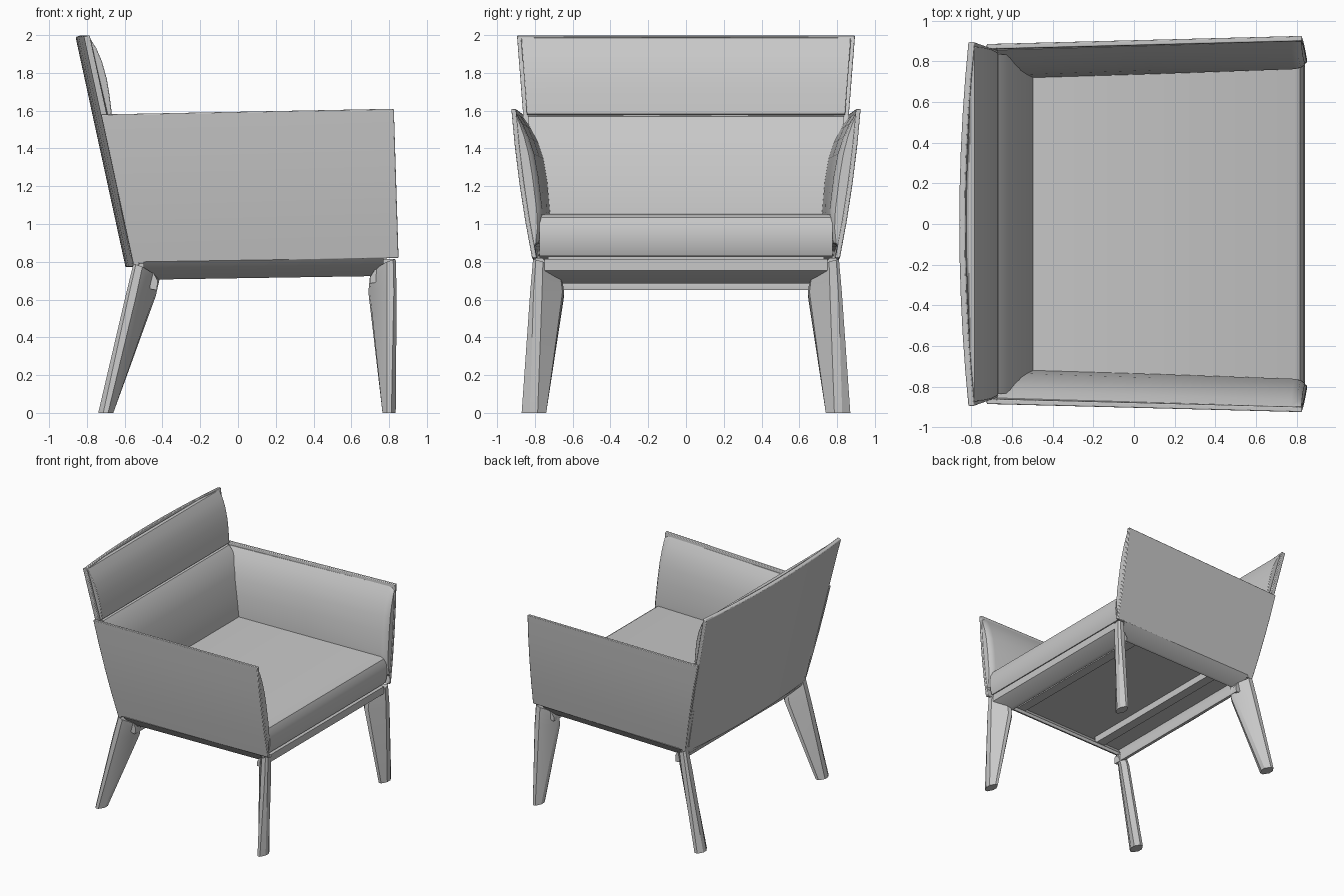
import bpy, bmesh, math

cube = bpy.data.objects.get("Cube")
if cube:
    bpy.data.objects.remove(cube, do_unlink=True)

grey = bpy.data.materials.new("neutral_grey")
grey.use_nodes = True
COLOUR = (0.58, 0.58, 0.58, 1)
grey.diffuse_color = COLOUR
grey.node_tree.nodes["Principled BSDF"].inputs["Base Color"].default_value = COLOUR


def lerp(a, b, t):
    return a + (b - a) * t


def loft(name, rings, bevel=0.0, angle=35):
    """Skin a list of equal rings and cap both ends."""
    bm = bmesh.new()
    loops = [[bm.verts.new(p) for p in ring] for ring in rings]
    n = len(loops[0])
    for a, b in zip(loops, loops[1:]):
        for i in range(n):
            j = (i + 1) % n
            bm.faces.new((a[i], a[j], b[j], b[i]))
    bm.faces.new(loops[0])
    bm.faces.new(loops[-1])
    bmesh.ops.recalc_face_normals(bm, faces=bm.faces)
    mesh = bpy.data.meshes.new(name)
    bm.to_mesh(mesh)
    bm.free()
    mesh.materials.append(grey)
    obj = bpy.data.objects.new(name, mesh)
    bpy.context.collection.objects.link(obj)
    bpy.ops.object.select_all(action="DESELECT")
    obj.select_set(True)
    bpy.context.view_layer.objects.active = obj
    bpy.ops.object.shade_smooth_by_angle(angle=math.radians(angle))
    if bevel:
        mod = obj.modifiers.new("soft_edges", "BEVEL")
        mod.width = bevel
        mod.segments = 2
        mod.limit_method = "ANGLE"
        mod.angle_limit = math.radians(50)


STEPS = [i / 5 - 1 for i in range(11)]
BOW = 0.045


# Back shell: leaning panel, wider at the top and bowed backwards
def back_width(z):
    return lerp(0.80, 0.895, (z - 0.78) / 1.22)


shell = [(-0.86, 1.99), (-0.83, 2.0), (-0.565, 0.785), (-0.595, 0.77)]
loft("back_shell", [[(x + BOW * t * t, t * back_width(z), z) for x, z in shell]
                    for t in STEPS], 0.006)

# Headrest pad: flat-fronted in plan, bulging in profile
head = [(-0.825, 1.97), (-0.81, 1.99), (-0.785, 1.985), (-0.75, 1.93), (-0.72, 1.86),
        (-0.695, 1.77), (-0.68, 1.68), (-0.668, 1.585), (-0.68, 1.577), (-0.735, 1.577)]
loft("headrest_pad", [[(x + (BOW * t * t if i in (0, 9) else 0),
                        t * (back_width(z) - 0.02), z)
                       for i, (x, z) in enumerate(head)] for t in STEPS], 0.012)

# Lower back pad
lumbar = [(-0.72, 1.575), (-0.665, 1.57), (-0.61, 1.50), (-0.565, 1.38), (-0.525, 1.22),
          (-0.495, 1.05), (-0.495, 0.84), (-0.57, 0.82)]
loft("back_pad", [[(x, y * back_width(z), z) for x, z in lumbar]
                  for y in (-0.97, 0.97)])

# Seat pad with a rounded front edge
seat = [(-0.55, 0.80), (-0.55, 1.055), (0.79, 1.05), (0.815, 1.035), (0.835, 0.99),
        (0.84, 0.93), (0.835, 0.87), (0.82, 0.83)]
loft("seat_pad", [[(x, y, z) for x, z in seat] for y in (-0.775, 0.775)])


# Arms: flared panel outside, bulging pad inside
def arm_y(f, u):
    return lerp(lerp(0.80, 0.815, f), lerp(0.885, 0.925, f), u) + 0.012 * u * (1 - u) * 4


def arm_point(f, u, depth, side):
    x = lerp(lerp(-0.555, -0.725, u), lerp(0.85, 0.825, u), f)
    z = lerp(0.79, 1.58, u) + 0.03 * f
    return (x, side * (arm_y(f, u) - depth), z)


pad = [(0.975, 0.015), (0.97, 0.03), (0.90, 0.065), (0.81, 0.095), (0.70, 0.118),
       (0.55, 0.127), (0.33, 0.122), (0.20, 0.10), (0.10, 0.06), (0.07, 0.015)]
levels = [i / 4 for i in range(5)]
for side, word in ((1, "left"), (-1, "right")):
    panel = [(u, 0) for u in levels] + [(u, 0.025) for u in reversed(levels)]
    loft(f"sitter_{word}_arm_shell",
         [[arm_point(f, u, d, side) for u, d in panel] for f in (0, 1)], 0.005)
    loft(f"sitter_{word}_arm_pad",
         [[arm_point(f, u, max(0.015, d * k), side) for u, d in pad]
          for f, k in ((0.03, 1), (0.5, 0.92), (0.965, 0.82), (0.985, 0.75), (0.998, 0.58))])

# Front and back rails: kite sections, chamfered underneath
front_rail = [(0.83, 0.815), (0.83, 0.755), (0.73, 0.69), (0.70, 0.685), (0.70, 0.72), (0.76, 0.815)]
back_rail = [(-0.56, 0.79), (-0.55, 0.75), (-0.46, 0.655), (-0.43, 0.65), (-0.425, 0.70), (-0.48, 0.80)]
for name, section in (("front_rail", front_rail), ("back_rail", back_rail)):
    loft(name, [[(x, y, z) for x, z in section] for y in (-0.75, 0.75)])

# Cross bars under the seat
for name, x in (("front_cross_bar", 0.58), ("back_cross_bar", -0.25)):
    loft(name, [[(x + dx, y, z) for dx, z in ((-0.04, 0.75), (0.04, 0.75), (0.04, 0.83), (-0.04, 0.83))]
                for y in (-0.73, 0.73)])

# Side rails and splayed legs
side_rail = [(0.81, 0.80), (0.72, 0.71), (0.70, 0.705), (0.695, 0.73), (0.76, 0.80)]
leg_section = [(0, 0.1), (0, 0.35), (0.6, 0.95), (0.8, 1), (1, 0.8), (0.95, 0.6), (0.35, 0), (0.1, 0)]
foot_section = [(0, 0.33), (0, 0.65), (0.35, 1), (0.67, 1), (1, 0.67), (1, 0.35), (0.65, 0), (0.33, 0)]
for side, word in ((1, "left"), (-1, "right")):
    loft(f"sitter_{word}_side_rail",
         [[(x, side * y, z + dz) for y, z in side_rail] for x, dz in ((-0.50, 0.0), (0.77, 0.02))])
    # each station: outer x, inner x, outer y, inner y, height at the outer and inner side
    legs = {"front": [(0.835, 0.765, 0.87, 0.74, 0, 0), (0.84, 0.69, 0.825, 0.645, 0.64, 0.64),
                      (0.835, 0.70, 0.81, 0.66, 0.815, 0.73)],
            "back": [(-0.74, -0.66, 0.87, 0.74, 0, 0), (-0.595, -0.435, 0.825, 0.645, 0.62, 0.62),
                     (-0.555, -0.415, 0.81, 0.66, 0.79, 0.70)]}
    for end, stations in legs.items():
        rings = []
        for k, (xo, xi, yo, yi, zo, zi) in enumerate(stations):
            shape = leg_section if k else foot_section
            rings.append([(lerp(xo, xi, a), side * lerp(yo, yi, b), lerp(zo, zi, (a + b) / 2))
                          for a, b in shape])
        loft(f"sitter_{word}_{end}_leg", rings, angle=30)
